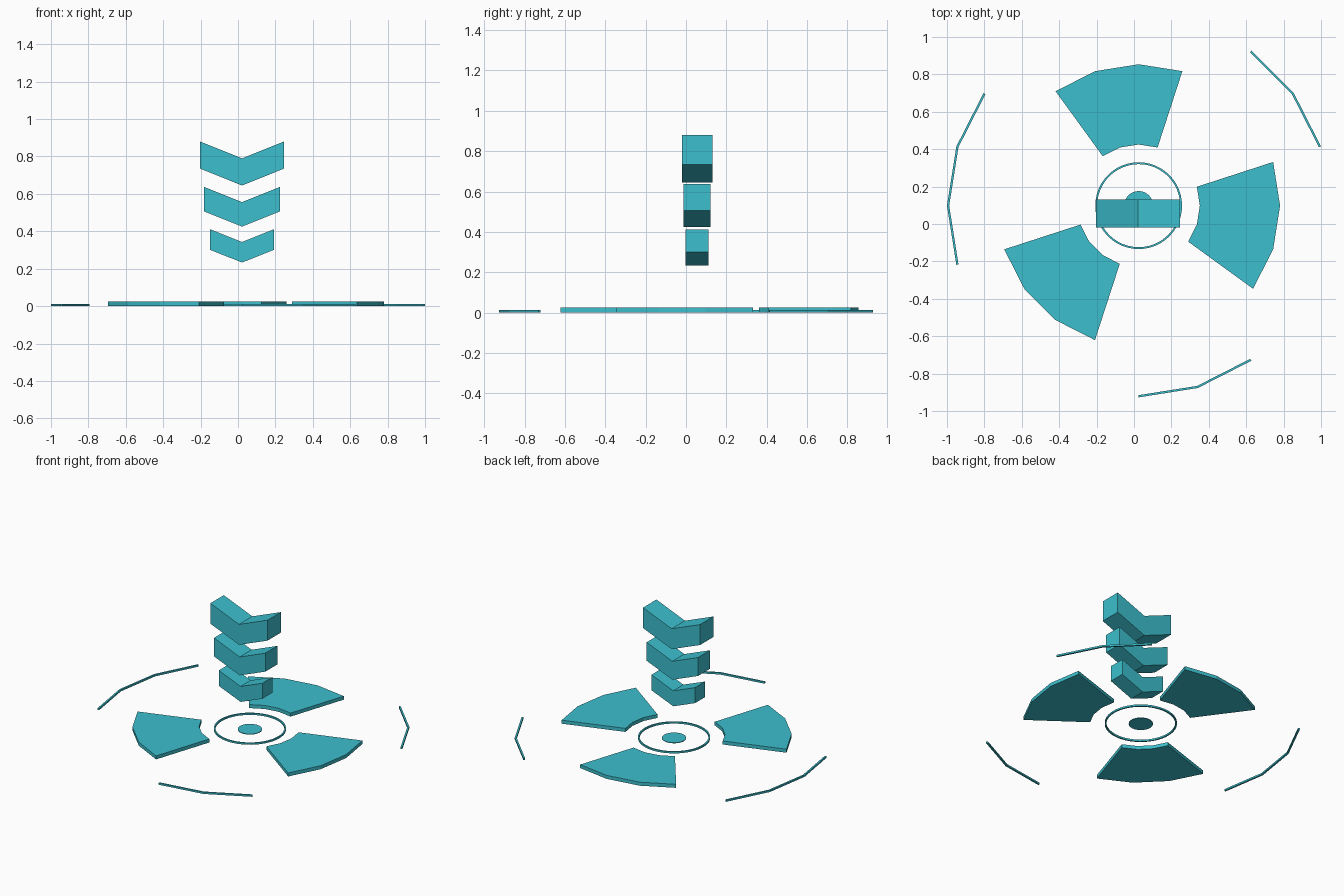
import bpy, math

if "Cube" in bpy.data.objects:
    bpy.data.objects.remove(bpy.data.objects["Cube"])

CX, CY = 0.025, 0.098      # centre of the floor marker

teal = bpy.data.materials.new("teal")
teal.diffuse_color = (0.045, 0.52, 0.61, 1)
teal.use_nodes = True
teal.node_tree.nodes["Principled BSDF"].inputs["Base Color"].default_value = teal.diffuse_color


def make(name, verts, faces):
    me = bpy.data.meshes.new(name)
    me.from_pydata(verts, [], faces)
    me.materials.append(teal)
    ob = bpy.data.objects.new(name, me)
    bpy.context.collection.objects.link(ob)
    return ob


def arc_band(name, r_in, r_out, start, end, height, steps):
    """Upright slab between two radii; a full turn closes into a ring."""
    closed = end - start == 360
    n = steps if closed else steps + 1
    verts, faces = [], []
    for i in range(n):
        a = math.radians(start + (end - start) * i / steps)
        for r, z in ((r_in, 0), (r_out, 0), (r_out, height), (r_in, height)):
            verts.append((CX + r * math.cos(a), CY + r * math.sin(a), z))
    for i in range(steps):
        p, q = 4 * i, 4 * ((i + 1) % n)
        for k in range(4):
            m = (k + 1) % 4
            faces.append((p + k, p + m, q + m, q + k))
    if not closed:
        e = 4 * (n - 1)
        faces += [(3, 2, 1, 0), (e, e + 1, e + 2, e + 3)]
    # faces are wound so that normals point outward
    return make(name, verts, [f[::-1] for f in faces])


def chevron(name, half, z_low, height, drop, depth, y_mid=0.0555):
    """Downward-pointing V block, extruded along y."""
    prof = [(-half, z_low + drop), (0, z_low), (half, z_low + drop),
            (half, z_low + drop + height), (0, z_low + height),
            (-half, z_low + drop + height)]
    verts = [(0.0215 + x, y_mid + s * depth / 2, z) for s in (-1, 1) for x, z in prof]
    faces = [(0, 1, 4, 5), (1, 2, 3, 4), (7, 6, 11, 10), (8, 7, 10, 9)]
    for i in range(6):
        j = (i + 1) % 6
        faces.append((j, i, i + 6, j + 6))
    return make(name, verts, faces)


# Three broad floor blades
for i, start in enumerate((-36, 72, 198)):
    arc_band(f"floor_blade_{i + 1}", 0.327, 0.756, start, start + 54, 0.025, 3)

# Thin outer arcs
for i, (start, end) in enumerate(((18, 54), (144, 198), (270, 306))):
    arc_band(f"outer_arc_{i + 1}", 1.013, 1.025, start, end, 0.012, (end - start) // 18)

# Inner ring
arc_band("inner_ring", 0.222, 0.232, 0, 360, 0.012, 48)

# Centre disc
bpy.ops.mesh.primitive_cylinder_add(vertices=32, radius=0.078, depth=0.004,
                                    location=(CX, CY, 0.002))
disc = bpy.context.object
disc.name = "centre_disc"
disc.data.materials.append(teal)

# Stack of floating chevrons
chevron("chevron_top", 0.2245, 0.645, 0.145, 0.09, 0.15)
chevron("chevron_middle", 0.202, 0.425, 0.131, 0.081, 0.134)
chevron("chevron_bottom", 0.171, 0.233, 0.110, 0.068, 0.114)
